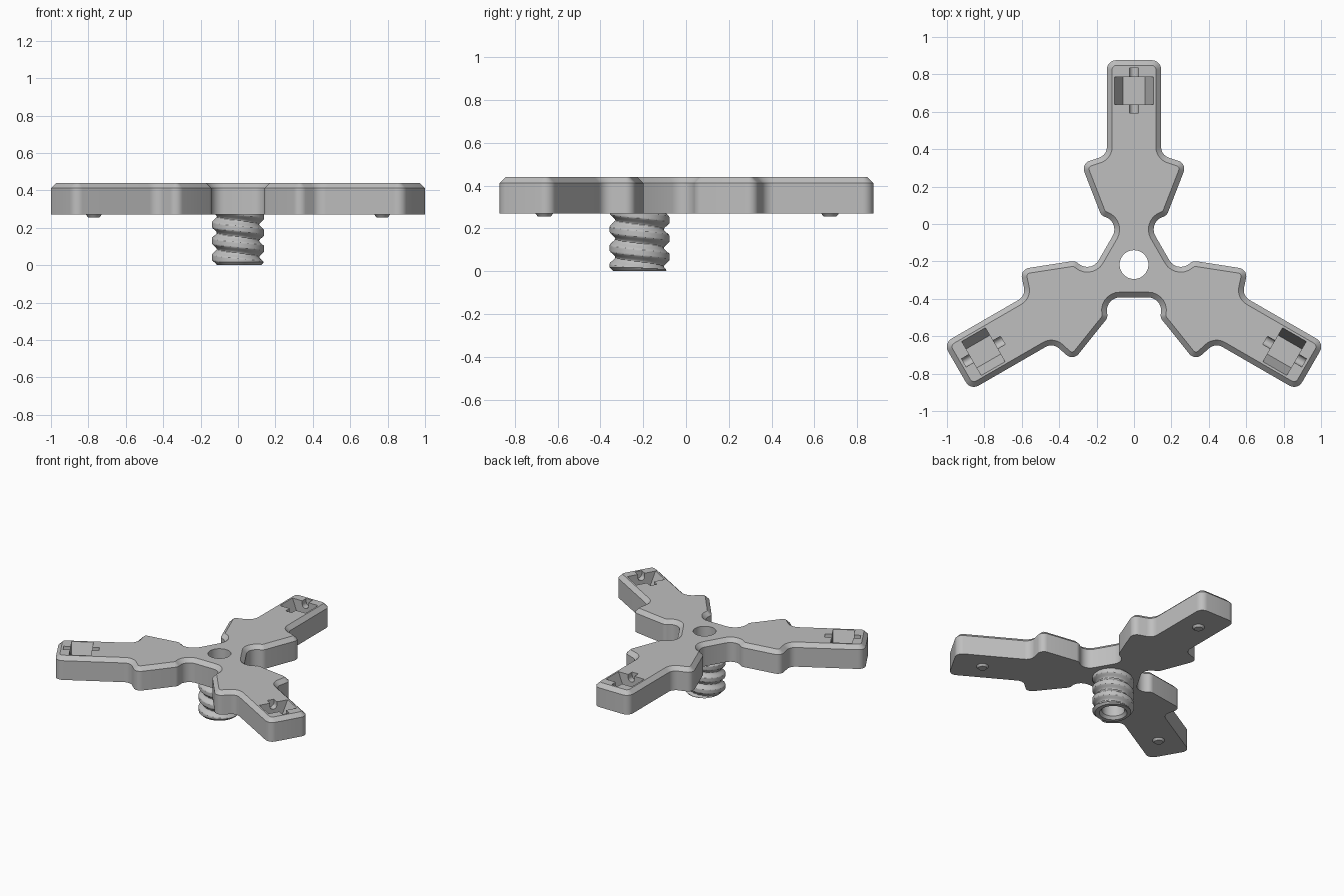
import bpy, bmesh
from math import sin, cos, pi, tan, radians
from mathutils import Vector, Matrix

cube = bpy.data.objects.get("Cube")
if cube:
    bpy.data.objects.remove(cube)

CENTRE = Matrix.Translation((0, -0.217, 0))
BOTTOM, TOP, CHAMFER = 0.27, 0.44, 0.028
HOLE = 0.077

grey = bpy.data.materials.new("light_grey_plastic")
grey.use_nodes = True
grey.diffuse_color = (0.52, 0.52, 0.52, 1)
grey.node_tree.nodes["Principled BSDF"].inputs["Base Color"].default_value = grey.diffuse_color


def loft(name, rings, matrix=CENTRE, caps=True, smooth=True):
    """Skin a stack of equal closed rings into one object."""
    bm = bmesh.new()
    rows = [[bm.verts.new(p) for p in ring] for ring in rings]
    for low, high in zip(rows, rows[1:]):
        for i in range(len(low)):
            j = (i + 1) % len(low)
            bm.faces.new((low[i], low[j], high[j], high[i]))
    if caps:
        bm.faces.new(rows[0][::-1])
        bm.faces.new(rows[-1])
    bmesh.ops.recalc_face_normals(bm, faces=bm.faces)
    mesh = bpy.data.meshes.new(name)
    bm.to_mesh(mesh)
    bm.free()
    mesh.transform(matrix)
    mesh.materials.append(grey)
    obj = bpy.data.objects.new(name, mesh)
    bpy.context.collection.objects.link(obj)
    if smooth:
        shade(obj)
    return obj


def shade(obj):
    bpy.ops.object.select_all(action='DESELECT')
    obj.select_set(True)
    bpy.context.view_layer.objects.active = obj
    bpy.ops.object.shade_smooth_by_angle(angle=radians(30))


def circle(r, z, n=48, y=0):
    return [(r * cos(2 * pi * i / n), y + r * sin(2 * pi * i / n), z) for i in range(n)]


def fillet(corners, steps=7):
    """Round every corner (point, radius) of a closed polygon."""
    out = []
    for i, (p, r) in enumerate(corners):
        a = (corners[i - 1][0] - p).normalized()
        b = (corners[(i + 1) % len(corners)][0] - p).normalized()
        half = a.angle(b) / 2
        mid = p + (a + b).normalized() * (r / sin(half))
        start = p + a * (r / tan(half)) - mid
        sweep = start.angle_signed(p + b * (r / tan(half)) - mid)
        for k in range(steps + 1):
            out.append(mid + Matrix.Rotation(-sweep * k / steps, 2) @ start)
    return out


def inset(points, d):
    """Offset a counter-clockwise outline inwards."""
    out = []
    for i, p in enumerate(points):
        e = (p - points[i - 1]).normalized()
        f = (points[(i + 1) % len(points)] - p).normalized()
        n = Vector((-e.y - f.y, e.x + f.x)).normalized()
        out.append(p + n * (d / n.dot(Vector((-e.y, e.x)))))
    return out


# Body outline: one flank of an arm, mirrored, then repeated three times
flank = [(0.072, 0.226, 0.07), (0.175, 0.262, 0.045), (0.283, 0.54, 0.045),
         (0.145, 0.585, 0.06), (0.145, 1.093, 0.05)]
arm = flank + [(-x, y, r) for x, y, r in reversed(flank)]
corners = []
for k in range(3):
    turn = Matrix.Rotation(2 * pi * k / 3, 2)
    corners += [(turn @ Vector((x, y)), r) for x, y, r in arm]
outline = fillet(corners)
body = loft("three_arm_body", [
    [(p.x, p.y, BOTTOM) for p in outline],
    [(p.x, p.y, TOP - CHAMFER) for p in outline],
    [(p.x, p.y, TOP) for p in inset(outline, CHAMFER)]], smooth=False)

# Cutters: centre hole, and a tapered pocket with a pin slot in each arm
cutters = [loft("hole_cutter", [circle(HOLE, 0.2), circle(HOLE, 0.5)], smooth=False)]
pocket = [(-0.058, 0.32), (0.058, 0.32), (0.105, TOP), (0.105, 0.5), (-0.105, 0.5), (-0.105, TOP)]
slot = [(0.025 * cos(t), 0.415 + 0.025 * sin(t)) for t in (pi + pi * i / 10 for i in range(11))]
slot += [(0.025, 0.5), (-0.025, 0.5)]
for k in range(3):
    place = CENTRE @ Matrix.Rotation(2 * pi * k / 3, 4, 'Z')
    for name, shape, y0, y1 in (("pocket_cutter", pocket, 0.857, 1.003),
                                ("slot_cutter", slot, 0.81, 1.05)):
        cutters.append(loft(name, [[(x, y, z) for x, z in shape] for y in (y0, y1)],
                            place, smooth=False))
    # Small tapered foot under each arm
    loft("arm_foot", [circle(0.03, 0.255, 24, 0.89), circle(0.043, BOTTOM + 0.002, 24, 0.89)], place)

bpy.context.view_layer.objects.active = body
for cutter in cutters:
    mod = body.modifiers.new("cut", 'BOOLEAN')
    mod.operation, mod.solver, mod.object = 'DIFFERENCE', 'EXACT', cutter
    bpy.ops.object.modifier_apply(modifier=mod.name)
    bpy.data.objects.remove(cutter)
shade(body)

# Hollow threaded stem: bore, bottom rim, then the helical outer wall
PITCH, SIDES, ROWS = 0.087, 64, 60


def thread_point(i, z):
    a = 2 * pi * i / SIDES
    wave = 0.5 + 0.5 * cos(2 * pi * (z / PITCH + i / SIDES))
    r = min(0.113 + 0.027 * min(1, 1.25 * wave ** 0.8), 0.122 + z)
    return (r * cos(a), r * sin(a), z)


rings = [circle(HOLE, BOTTOM, SIDES), circle(HOLE, 0.02, SIDES), circle(0.093, 0, SIDES)]
rings += [[thread_point(i, BOTTOM * row / ROWS) for i in range(SIDES)] for row in range(ROWS + 1)]
stem = loft("threaded_stem", rings, caps=False)
